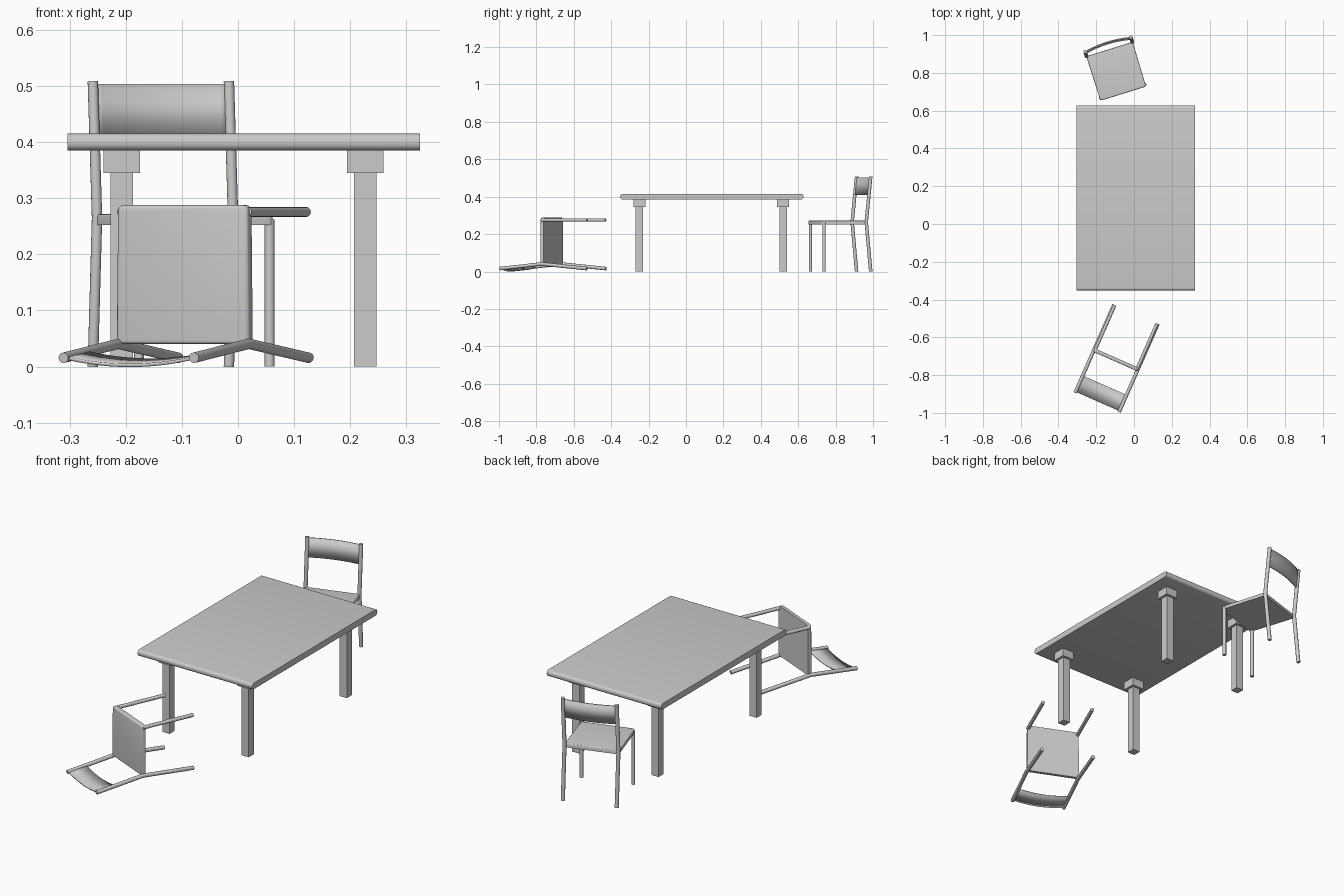
import bpy
import bmesh
from math import radians
from mathutils import Matrix, Vector

cube = bpy.data.objects.get("Cube")
if cube:
    bpy.data.objects.remove(cube, do_unlink=True)

GREY = (0.6, 0.6, 0.6, 1.0)
grey = bpy.data.materials.new("plain grey")
grey.use_nodes = True
grey.diffuse_color = GREY
grey.node_tree.nodes["Principled BSDF"].inputs["Base Color"].default_value = GREY


def finish(obj, place=Matrix(), smooth=True):
    """Colour, place and shade one part."""
    obj.data.materials.clear()
    obj.data.materials.append(grey)
    obj.matrix_world = place
    bpy.ops.object.select_all(action='DESELECT')
    obj.select_set(True)
    bpy.context.view_layer.objects.active = obj
    if smooth:
        bpy.ops.object.shade_smooth_by_angle(angle=radians(35))
    return obj


def mesh_object(name, bm):
    bmesh.ops.recalc_face_normals(bm, faces=bm.faces)
    mesh = bpy.data.meshes.new(name)
    bm.to_mesh(mesh)
    bm.free()
    obj = bpy.data.objects.new(name, mesh)
    bpy.context.collection.objects.link(obj)
    return obj


def box_mesh(size, centre):
    bm = bmesh.new()
    bmesh.ops.create_cube(bm, size=1)
    bmesh.ops.scale(bm, vec=size, verts=bm.verts)
    bmesh.ops.translate(bm, vec=centre, verts=bm.verts)
    return bm


def tube(name, points, radius, place):
    """Round bar along a bent path."""
    curve = bpy.data.curves.new(name, 'CURVE')
    curve.dimensions = '3D'
    curve.bevel_depth = radius
    curve.bevel_resolution = 4
    curve.use_fill_caps = True
    spline = curve.splines.new('POLY')
    spline.points.add(len(points) - 1)
    for p, co in zip(spline.points, points):
        p.co = (*co, 1)
    obj = bpy.data.objects.new(name, curve)
    bpy.context.collection.objects.link(obj)
    bpy.ops.object.select_all(action='DESELECT')
    obj.select_set(True)
    bpy.context.view_layer.objects.active = obj
    bpy.ops.object.convert(target='MESH')
    return finish(bpy.context.view_layer.objects.active, place)


# Table: top with rounded short ends, four square legs with collars
TABLE = Vector((0.01, 0.138, 0))
bm = box_mesh((0.628, 0.98, 0.03), TABLE + Vector((0, 0, 0.4)))
ends = [e for e in bm.edges if abs(e.verts[0].co.x - e.verts[1].co.x) > 0.1]
bmesh.ops.bevel(bm, geom=ends, offset=0.013, segments=5, profile=0.5, affect='EDGES')
finish(mesh_object("table_top", bm))

for sx, side in ((1, "left"), (-1, "right")):
    for sy, end in ((-1, "front"), (1, "back")):
        spot = TABLE + Vector((sx * 0.217, sy * 0.384 - 0.003, 0))
        for part, width, low, high in (("leg", 0.04, 0, 0.35),
                                       ("leg_collar", 0.065, 0.345, 0.386)):
            bm = box_mesh((width, width, high - low), spot + Vector((0, 0, (low + high) / 2)))
            finish(mesh_object(f"table_{part}_{end}_{side}", bm), smooth=False)

# Chair: origin between the rear legs, facing -y
HALF, DEPTH, LEAN = 0.127, 0.235, 0.025
BEND, HEIGHT = 0.265, 0.508


def chair(label, place):
    for s, side in ((1, "left"), (-1, "right")):
        x = s * HALF
        tube(f"{label}_rear_leg_{side}",
             [(x, LEAN, 0), (x, 0, BEND), (x, LEAN, HEIGHT)], 0.0095, place)
        tube(f"{label}_front_leg_{side}",
             [(s * 0.122, -DEPTH, 0), (s * 0.122, -DEPTH, 0.262)], 0.009, place)

    # Seat slab, slightly narrower in front, with softened edges
    bm = box_mesh((0.258, DEPTH + 0.012, 0.02), (0, -(DEPTH + 0.012) / 2, 0.262))
    for v in bm.verts:
        if v.co.y < -0.1:
            v.co.x *= 0.98
    corners = [e for e in bm.edges
               if abs(e.verts[0].co.z - e.verts[1].co.z) > 0.01 and e.verts[0].co.y < -0.1]
    bmesh.ops.bevel(bm, geom=corners, offset=0.01, segments=4, profile=0.5, affect='EDGES')
    rim = [e for e in bm.edges if min(v.co.z for v in e.verts) > 0.27]
    bmesh.ops.bevel(bm, geom=rim, offset=0.006, segments=3, profile=0.5, affect='EDGES')
    finish(mesh_object(f"{label}_seat", bm), place)

    # Curved backrest panel following the lean of the rear legs
    bm = bmesh.new()
    steps, rows = 16, []
    for z in (0.41, 0.503):
        lean = LEAN * (z - BEND) / (HEIGHT - BEND)
        row = []
        for i in range(steps + 1):
            t = 2 * i / steps - 1
            row.append(bm.verts.new((t * HALF, lean + 0.014 * (1 - t * t), z)))
        rows.append(row)
    for i in range(steps):
        bm.faces.new((rows[0][i], rows[0][i + 1], rows[1][i + 1], rows[1][i]))
    panel = finish(mesh_object(f"{label}_backrest", bm), place)
    solid = panel.modifiers.new("thickness", 'SOLIDIFY')
    solid.thickness = 0.006
    solid.offset = 0


# One chair stands behind the table, one lies on its back in front
chair("standing_chair",
      Matrix.Translation((-0.13, 0.926, 0)) @ Matrix.Rotation(radians(17.3), 4, 'Z'))
chair("fallen_chair",
      Matrix.Translation((0.01, -0.479, 0.0405))
      @ Matrix.Rotation(radians(156.2), 4, 'Z') @ Matrix.Rotation(radians(-90), 4, 'X'))
